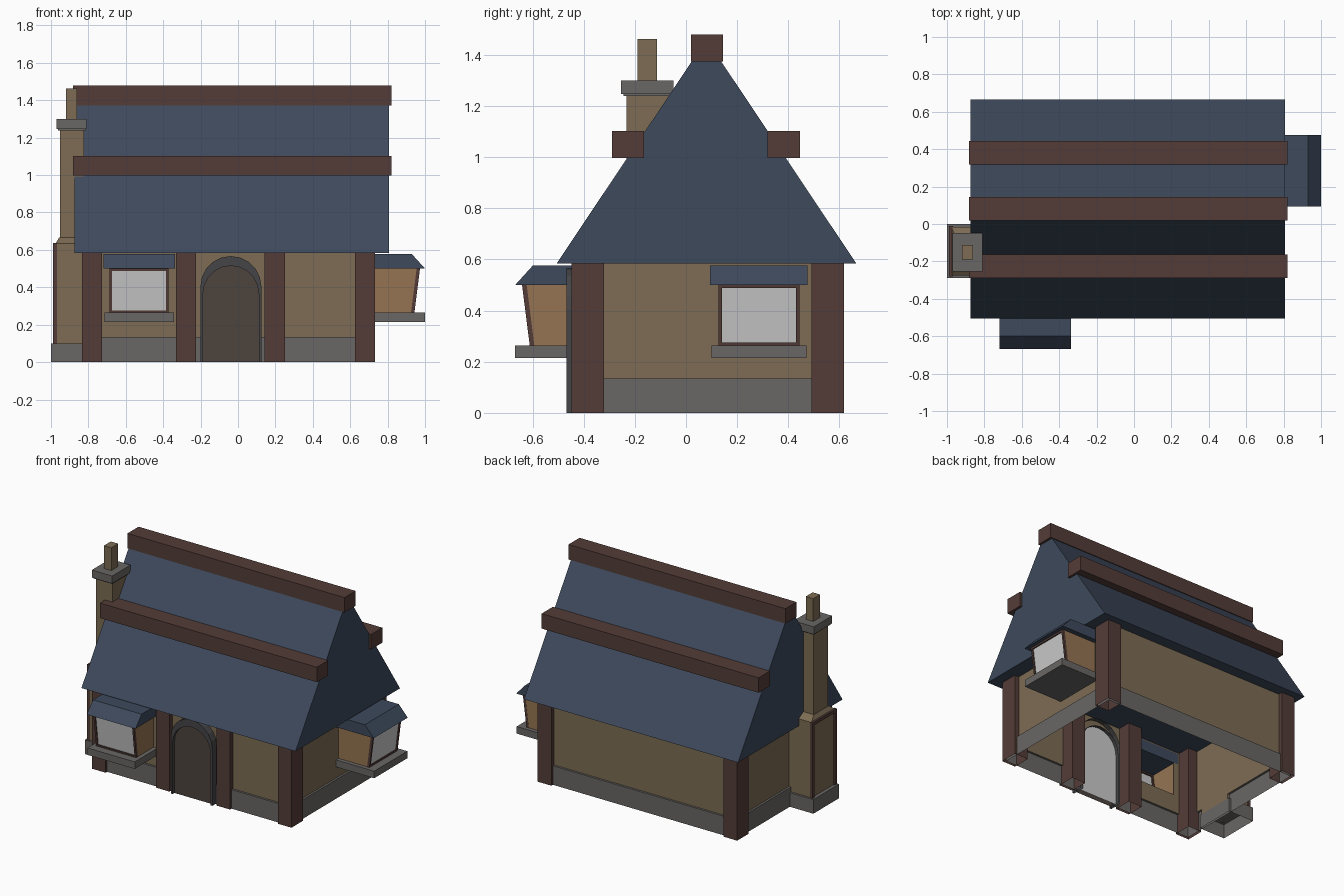
import bpy, math
from mathutils import Matrix, Vector

if "Cube" in bpy.data.objects:
    bpy.data.objects.remove(bpy.data.objects["Cube"])


def material(name, r, g, b):
    m = bpy.data.materials.new(name)
    m.diffuse_color = (r, g, b, 1)
    m.use_nodes = True
    m.node_tree.nodes["Principled BSDF"].inputs["Base Color"].default_value = m.diffuse_color
    return m


PLASTER = material("plaster", .205, .15, .088)
TIMBER = material("timber", .088, .046, .039)
SLATE = material("slate", .047, .067, .107)
STONE = material("stone", .14, .135, .13)
OCHRE = material("ochre", .30, .175, .085)
DOOR = material("door", .074, .058, .048)
ARCH = material("arch", .06, .06, .064)


def mesh(name, verts, faces, mat=None, matrix=None):
    me = bpy.data.meshes.new(name)
    me.from_pydata([tuple(v) for v in verts], [], faces)
    if matrix:
        me.transform(matrix)
    if mat:
        me.materials.append(mat)
    ob = bpy.data.objects.new(name, me)
    bpy.context.collection.objects.link(ob)
    return ob


def loft(name, mat, rings, bottom=True, matrix=None):
    """Stack of rectangles (z, x0, x1, y0, y1), closed on top."""
    v, f = [], []
    for z, x0, x1, y0, y1 in rings:
        v += [(x0, y0, z), (x1, y0, z), (x1, y1, z), (x0, y1, z)]
    for r in range(len(rings) - 1):
        for i in range(4):
            a, b = r * 4 + i, r * 4 + (i + 1) % 4
            f.append((a, b, b + 4, a + 4))
    n = len(v)
    f.append((n - 4, n - 3, n - 2, n - 1))
    if bottom:
        f.append((3, 2, 1, 0))
    return mesh(name, v, f, mat, matrix)


def box(name, mat, x0, x1, y0, y1, z0, z1, bottom=True, matrix=None):
    return loft(name, mat, [(z0, x0, x1, y0, y1), (z1, x0, x1, y0, y1)], bottom, matrix)


def prism(name, mat, yz, x0, x1, matrix=None):
    """Profile in the y-z plane (counter-clockwise), extruded along x."""
    n = len(yz)
    v = [(x0, y, z) for y, z in yz] + [(x1, y, z) for y, z in yz]
    f = [(i, i + n, (i + 1) % n + n, (i + 1) % n)[::-1] for i in range(n)]
    f += [tuple(range(n))[::-1], tuple(range(n, 2 * n))]
    return mesh(name, v, f, mat, matrix)


def wall(name, us, zs, holes, place):
    """Flat wall as a grid of panels, leaving out hole cells."""
    v = [place(u, z) for z in zs for u in us]
    w = len(us)
    f = [(j * w + i, j * w + i + 1, (j + 1) * w + i + 1, (j + 1) * w + i)
         for j in range(len(zs) - 1) for i in range(w - 1) if (i, j) not in holes]
    return mesh(name, v, f, PLASTER)


# Walls, open below
WX0, WX1, WY0, WY1, SK, TOP = -.80, .70, -.415, .585, .135, .59
wall("front_wall", [WX0, -.68, -.38, -.185, .11, WX1], [SK, .262, .36, .5, TOP],
     {(1, 1), (1, 2), (3, 0), (3, 1)}, lambda u, z: (u, WY0, z))
wall("right_wall", [WY0, .135, .435, WY1], [SK, .262, .5, TOP], {(1, 1)},
     lambda u, z: (WX1, u, z))
wall("back_wall", [WX1, WX0], [SK, TOP], set(), lambda u, z: (u, WY1, z))
wall("left_wall", [WY1, WY0], [SK, TOP], set(), lambda u, z: (WX0, u, z))

# Stone plinth running round the house from one door jamb to the other
v, f = [], []
for off, z in ((.015, 0), (.015, SK), (0, SK)):
    x0, x1, y0, y1 = WX0 - off, WX1 + off, WY0 - off, WY1 + off
    v += [(.11, y0, z), (x1, y0, z), (x1, y1, z), (x0, y1, z), (x0, y0, z), (-.185, y0, z)]
for r in (0, 6):
    f += [(r + i, r + i + 1, r + i + 7, r + i + 6) for i in range(5)]
mesh("stone_plinth", v, f, STONE)

# Timber posts
for i, (x, y) in enumerate([(-.834, -.447), (-.332, -.447), (.143, -.447), (.626, -.447),
                            (-.834, .49), (.626, .49)]):
    box(f"post_{i}", TIMBER, x, x + .107, y, y + .127, 0, .59, bottom=False)

# Roof and its beams
prism("roof", SLATE, [(-.506, .584), (.666, .584), (.08, 1.46)], -.875, .806)
for name, y0, y1, z0 in (("ridge_beam", .02, .144, 1.373), ("front_roof_beam", -.29, -.164, .997),
                         ("back_roof_beam", .319, .445, .997)):
    box(name, TIMBER, -.882, .822, y0, y1, z0, z0 + .106)


# Arched door
def arch(cx, half, spring, y, n=10):
    pts = [(cx + half, y, 0)]
    pts += [(cx + half * math.cos(math.pi * i / n), y, spring + half * math.sin(math.pi * i / n))
            for i in range(n + 1)]
    return pts + [(cx - half, y, 0)]


CX = -.038
loops = [arch(CX, .163, .404, -.38), arch(CX, .163, .404, -.467),
         arch(CX, .149, .366, -.467), arch(CX, .149, .366, -.38)]
n = len(loops[0])
mesh("door_arch", sum(loops, []),
     [(k * n + i, k * n + i + 1, k * n + n + i + 1, k * n + n + i)
      for k in range(3) for i in range(n - 1)], ARCH)
mesh("door_panel", arch(CX, .149, .366, -.445), [tuple(range(n))[::-1]], DOOR)
mesh("door_back", arch(CX, .149, .366, -.405), [tuple(range(n))])


# Bay windows: local -y is outward, y = 0 is the outermost edge
def bay(prefix, matrix, depth):
    prism(prefix + "_roof", SLATE, [(0, .5), (depth, .5), (depth, .577), (.07, .577)],
          -.191, .191, matrix)
    box(prefix + "_sill", STONE, -.186, .186, 0, depth, .214, .264, matrix=matrix)
    h, zb, zt = .157, .264, .5

    def front(z, inset=0):
        return .057 - .03 * (z - zb) / (zt - zb) + inset
    for s, side in ((-h, "left"), (h, "right")):
        mesh(f"{prefix}_{side}_cheek",
             [(s, front(zb), zb), (s, depth, zb), (s, depth, zt), (s, front(zt), zt)],
             [(0, 1, 2, 3)], OCHRE, matrix)

    def bar(name, x0, x1, z0, z1):
        loft(f"{prefix}_{name}", TIMBER,
             [(z, x0, x1, front(z), front(z, .018)) for z in (z0, z1)], True, matrix)
    e = .001
    bar("left_jamb", -h - e, -h + .012, zb, zt)
    bar("right_jamb", h - .012, h + e, zb, zt)
    bar("bottom_rail", -h, h, zb, zb + .012)
    bar("top_rail", -h, h, zt - .012, zt)
    mesh(prefix + "_pane", [(x, front(z, .008), z) for x, z in
                            ((-h, zb), (h, zb), (h, zt), (-h, zt))], [(0, 1, 2, 3)], None, matrix)


bay("front_bay", Matrix.Translation((-.529, -.668, 0)), .253)
bay("right_bay", Matrix.Translation((1, .285, 0)) @ Matrix.Rotation(math.pi / 2, 4, 'Z'), .30)

# Chimney on the left side
box("chimney_base", STONE, -1, -.80, -.29, 0, 0, .1, bottom=False)
loft("chimney_stack", PLASTER, [(.1, -.975, -.80, -.275, -.015), (.635, -.975, -.80, -.275, -.015),
                                (.665, -.957, -.82, -.235, -.065), (.665, -.952, -.824, -.232, -.068),
                                (1.245, -.952, -.824, -.232, -.068)])
for name, y0, y1, z0 in (("front", -.28, -.26, .1), ("back", -.03, -.01, .1), ("top", -.28, -.01, .615)):
    box(f"chimney_frame_{name}", TIMBER, -.988, -.968, y0, y1, z0, .637)
loft("chimney_cap", STONE, [(1.238, -.962, -.816, -.244, -.057), (1.246, -.962, -.816, -.244, -.057),
                            (1.246, -.97, -.81, -.254, -.048), (1.3, -.97, -.81, -.254, -.048)])
box("chimney_flue", PLASTER, -.92, -.862, -.19, -.113, 1.295, 1.462)
